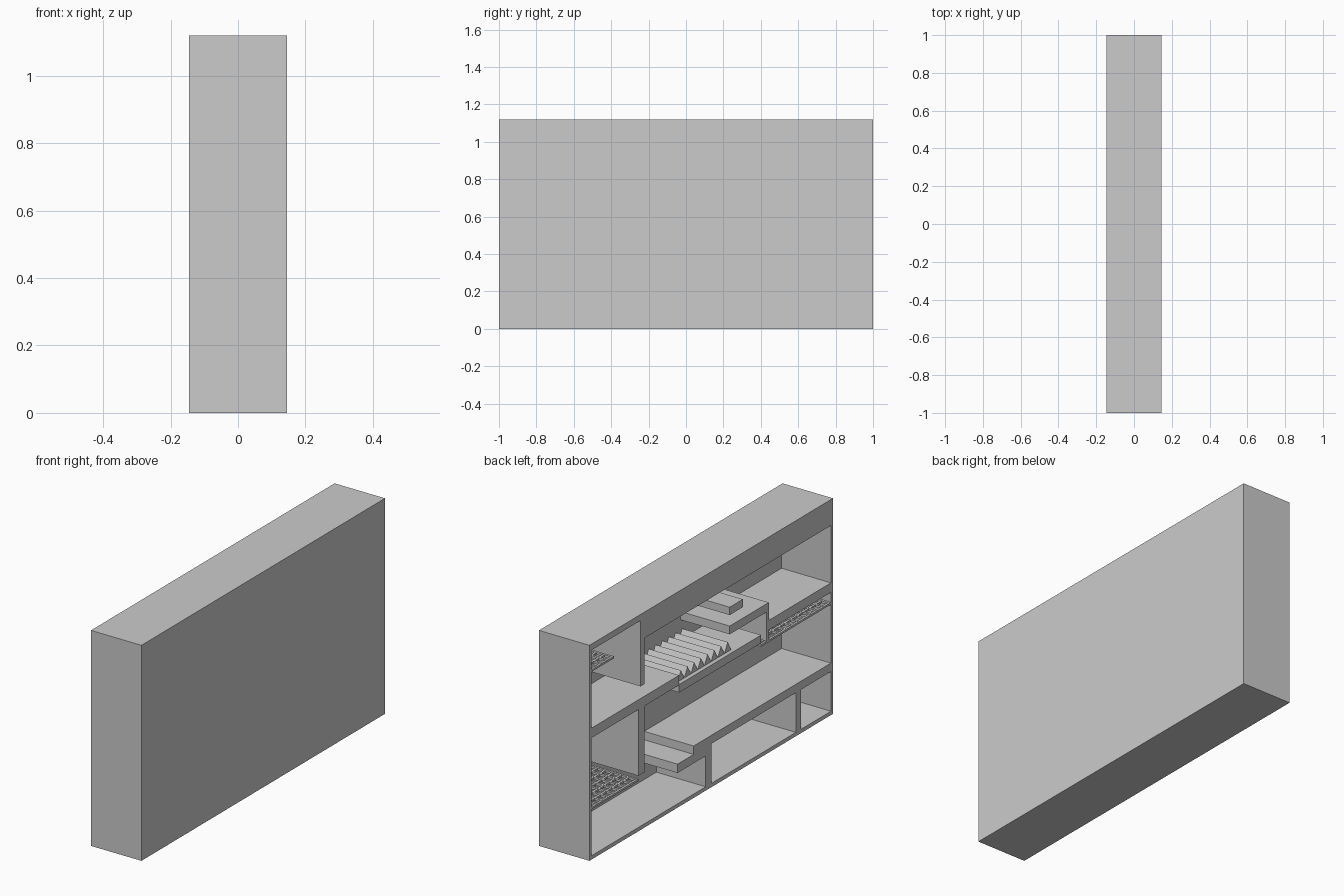
import bpy, bmesh

if "Cube" in bpy.data.objects:
    bpy.data.objects.remove(bpy.data.objects["Cube"])

XF, XB, BACK = -0.145, 0.145, 0.139   # open side, closed side, inner face of closed side


def finish(name, bm):
    bmesh.ops.recalc_face_normals(bm, faces=bm.faces)
    mesh = bpy.data.meshes.new(name)
    bm.to_mesh(mesh)
    bm.free()
    obj = bpy.data.objects.new(name, mesh)
    bpy.context.collection.objects.link(obj)
    return obj


def add_box(bm, x0, x1, y0, y1, z0, z1):
    for v in bmesh.ops.create_cube(bm, size=1)["verts"]:
        v.co = (x0 if v.co.x < 0 else x1,
                y0 if v.co.y < 0 else y1,
                z0 if v.co.z < 0 else z1)


def slab(name, s0, s1, z0, z1, x0=XF, x1=BACK):
    """Box across the depth; s is the distance from the +y end."""
    bm = bmesh.new()
    add_box(bm, x0, x1, 1 - s1, 1 - s0, z0, z1)
    return finish(name, bm)


def grate(name, s0, s1, z0, z1, pitch=0.05, w=0.012):
    """Lattice of flat bars filling a horizontal panel."""
    bm = bmesh.new()
    n = max(2, round((s1 - s0) / pitch))
    for i in range(n + 1):
        y = 1 - s0 - w - (s1 - s0 - w) * i / n
        add_box(bm, XF, BACK, y, y + w, z0, z1)
    for i in range(7):
        x = XF + (BACK - XF - w) * i / 6
        add_box(bm, x, x + w, 1 - s1, 1 - s0, z0 + 0.001, z1 - 0.001)
    return finish(name, bm)


# Outer casing
slab("closed_side_panel", 0, 2, 0, 1.12, BACK, XB)
slab("end_wall_back", 0, 0.015, 0, 1.12)
slab("end_wall_front", 1.983, 2, 0, 1.12)
slab("base_floor", 0.015, 1.983, 0, 0.02)
slab("ceiling_left", 0.015, 0.42, 1.088, 1.12)
slab("ceiling_header", 0.453, 1.983, 0.985, 1.12)

# Hanging dividers with door gaps beneath
slab("upper_divider", 0.42, 0.453, 0.746, 1.12)
slab("middle_divider", 0.403, 0.453, 0.288, 0.632)

# Upper storey floors and ledges
slab("upper_floor_left", 0.015, 0.737, 0.632, 0.683)
slab("spike_pit_floor", 0.737, 1.41, 0.593, 0.635)
slab("upper_ledge", 1.152, 1.473, 0.737, 0.78)
slab("small_platform", 1.152, 1.26, 0.837, 0.878)
slab("ledge_wall", 1.455, 1.473, 0.585, 0.737)
slab("upper_floor_right", 1.473, 1.983, 0.637, 0.687)

# Lower storey floor, step and walls
slab("middle_floor", 0.856, 1.983, 0.226, 0.27)
slab("lower_step", 0.724, 0.955, 0.18, 0.226)
slab("lower_wall_1", 0.955, 1.004, 0.02, 0.226)
slab("lower_wall_2", 1.695, 1.737, 0.02, 0.226)

# Row of ridge-shaped spikes
bm = bmesh.new()
COUNT, S0, STEP = 8, 0.755, 0.055
for i in range(COUNT):
    a = 1 - S0 - i * STEP
    profile = [(a, 0.635), (a - STEP, 0.635), (a - STEP / 2, 0.685)]
    front = [bm.verts.new((XF + 0.022, y, z)) for y, z in profile]
    back = [bm.verts.new((BACK, y, z)) for y, z in profile]
    bm.faces.new(front)
    bm.faces.new(back[::-1])
    for k in range(3):
        j = (k + 1) % 3
        bm.faces.new((front[k], back[k], back[j], front[j]))
finish("spikes", bm)

# Lattice platforms
grate("grate_top", 0.015, 0.20, 0.975, 0.987)
grate("grate_lower_floor", 0.015, 0.403, 0.26, 0.272)
grate("grate_right", 1.41, 1.983, 0.574, 0.586)
